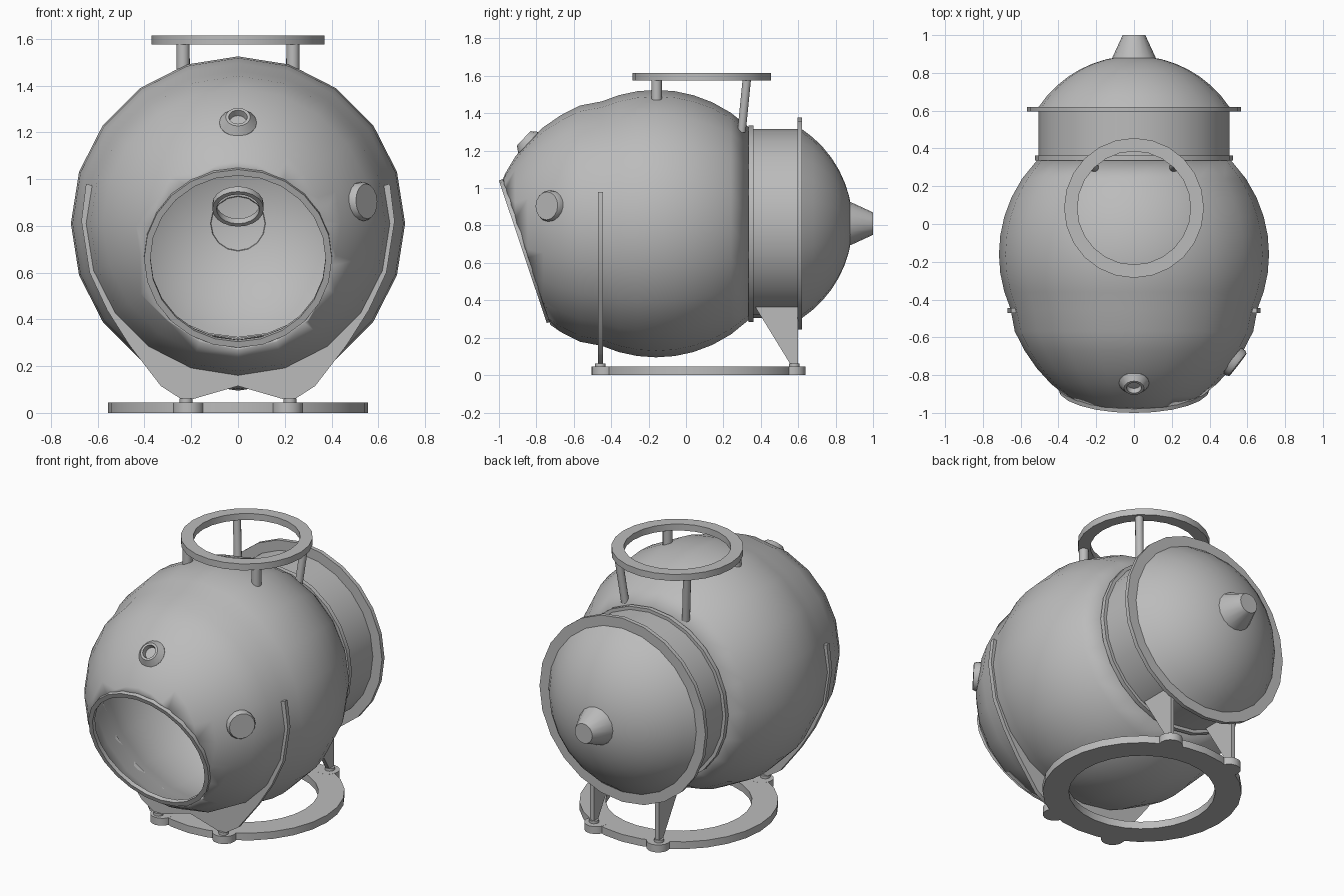
import bpy, bmesh, math
from mathutils import Vector

if "Cube" in bpy.data.objects:
    bpy.data.objects.remove(bpy.data.objects["Cube"])

grey = bpy.data.materials.new("plain_grey")
grey.diffuse_color = (0.5, 0.5, 0.5, 1)
grey.use_nodes = True
grey.node_tree.nodes["Principled BSDF"].inputs["Base Color"].default_value = grey.diffuse_color
ZC = 0.81          # height of the main axis
BACK = (0, 1, 0)
UP = (0, 0, 1)


def finish(name, bm, angle=35):
    bmesh.ops.remove_doubles(bm, verts=bm.verts, dist=1e-5)
    bmesh.ops.recalc_face_normals(bm, faces=bm.faces)
    me = bpy.data.meshes.new(name)
    bm.to_mesh(me)
    bm.free()
    me.shade_smooth()
    me.set_sharp_from_angle(angle=math.radians(angle))
    me.materials.append(grey)
    ob = bpy.data.objects.new(name, me)
    bpy.context.collection.objects.link(ob)
    return ob


def lathe_mesh(profile, origin, axis, segs, closed):
    """Revolve (distance along axis, radius) points around an axis."""
    bm = bmesh.new()
    q = Vector(axis).normalized().to_track_quat('Z', 'Y')
    rings = []
    for d, r in profile:
        ring = []
        for i in range(segs):
            a = 2 * math.pi * i / segs
            p = q @ Vector((r * math.cos(a), r * math.sin(a), d))
            ring.append(bm.verts.new(Vector(origin) + p))
        rings.append(ring)
    pairs = list(zip(rings, rings[1:]))
    if closed:
        pairs.append((rings[-1], rings[0]))
    for a, b in pairs:
        for i in range(segs):
            j = (i + 1) % segs
            bm.faces.new((a[i], a[j], b[j], b[i]))
    return bm


def lathe(name, profile, origin, axis, segs=24, closed=False):
    return finish(name, lathe_mesh(profile, origin, axis, segs, closed))


def band(name, d0, d1, r0, r1, origin, axis, segs=24):
    """Flat ring with a rectangular section."""
    return lathe(name, [(d0, r0), (d0, r1), (d1, r1), (d1, r0)], origin, axis, segs, True)


def rod(name, p, q, r, segs=12):
    p, q = Vector(p), Vector(q)
    n = (q - p).length
    return lathe(name, [(0, 0), (0, r), (n, r), (n, 0)], p, q - p, segs)


def plate(name, polys, offset):
    """Thicken flat polygons by an offset vector."""
    bm = bmesh.new()
    for poly in polys:
        bm.faces.new([bm.verts.new(p) for p in poly])
    bmesh.ops.remove_doubles(bm, verts=bm.verts, dist=1e-5)
    out = bmesh.ops.extrude_face_region(bm, geom=bm.faces[:], use_keep_orig=True)
    verts = [v for v in out["geom"] if isinstance(v, bmesh.types.BMVert)]
    bmesh.ops.translate(bm, verts=verts, vec=offset)
    return finish(name, bm)


# Main globe: round behind, stretched in front, cut by the tilted opening
Y0, R = -0.16, 0.715
profile = []
for k in range(1, 12):                       # stretched front half
    a = math.radians(8 * k - 2)
    d, r = -0.87 * math.cos(a), R * math.sin(a)
    if d < -0.33:
        profile.append((Y0 + d, r))
for d in (-0.29, -0.2, -0.1, 0, 0.1, 0.2, 0.3, 0.4, 0.5):
    profile.append((Y0 + d, math.sqrt(R * R - d * d)))
bm = lathe_mesh(profile, (0, 0, ZC), BACK, 20, False)
OPEN_C = Vector((0, -0.8725, 0.66))
OPEN_N = Vector((0, -0.76, -0.255)).normalized()
bmesh.ops.bisect_plane(bm, geom=bm.verts[:] + bm.edges[:] + bm.faces[:],
                       plane_co=OPEN_C - OPEN_N * 0.015, plane_no=OPEN_N, clear_outer=True)
globe = finish("globe_shell", bm)
shell = globe.modifiers.new("thickness", 'SOLIDIFY')
shell.thickness = 0.018
shell.offset = -1
band("opening_rim", -0.025, 0, 0.375, 0.402, OPEN_C, OPEN_N)

# Rear drum, flanges, dome and nozzle
axis0 = (0, 0, ZC)
band("front_flange", 0.335, 0.362, 0.49, 0.525, axis0, BACK)
band("rear_drum", 0.35, 0.61, 0.485, 0.505, axis0, BACK)
band("rear_flange", 0.595, 0.62, 0.485, 0.567, axis0, BACK)
RD = 0.607
dome = []
for k in range(9):
    a = math.radians(56.3 * (1 - k / 8))
    dome.append((0.89 - RD + RD * math.cos(a), RD * math.sin(a)))
lathe("rear_dome", dome, axis0, BACK)
lathe("rear_nozzle", [(0.87, 0.118), (0.885, 0.113), (1.0, 0.06), (1.0, 0)], axis0, BACK, 16)

# Ports on the globe
lathe("upper_port", [(-0.03, 0.08), (0.01, 0.08), (0.045, 0.053), (0.045, 0.04),
                     (0.015, 0.036), (0.015, 0)], (0, -0.835, 1.235), (0, -0.73, 0.68), 16)
lathe("side_port", [(-0.11, 0.083), (-0.015, 0.083), (0, 0.075), (0, 0)],
      (0.55, -0.745, 0.905), (0.79, -0.61, 0.04), 16)
band("inner_ring", -0.03, 0, 0.092, 0.11, (0, -0.65, 0.872), (0, -0.68, -0.73), 20)

# Top ring on four posts
band("top_ring", 1.575, 1.615, 0.30, 0.37, (0, 0.085, 0), UP)
for side, s in (("left", -1), ("right", 1)):
    rod(f"{side}_front_post", (s * 0.235, -0.157, 1.47), (s * 0.235, -0.157, 1.58), 0.028)
    rod(f"{side}_rear_post", (s * 0.208, 0.297, 1.30), (s * 0.235, 0.325, 1.58), 0.023)

# Base ring with mounting tabs and bolts
band("base_ring", 0, 0.045, 0.41, 0.557, (0, 0.07, 0), UP, 28)
for side, s in (("left", -1), ("right", 1)):
    for end, y, by in (("front", -0.437, -0.458), ("rear", 0.573, 0.58)):
        rod(f"{side}_{end}_tab", (s * 0.212, y, 0), (s * 0.212, y, 0.0455), 0.067, 16)
        rod(f"{side}_{end}_bolt", (s * 0.222, by, 0.04), (s * 0.222, by, 0.062), 0.028)
    # rear triangular legs
    x = s * 0.222 - 0.0125
    plate(f"{side}_rear_leg", [[(x, 0.37, 0.365), (x, 0.6, 0.365), (x, 0.6, 0.055),
                                (x, 0.56, 0.055)]], (0.025, 0, 0))

# Front cradle hugging the globe
half = [(0.65, 0.98), (0.67, 0.82), (0.635, 0.6), (0.56, 0.44), (0.465, 0.29),
        (0.33, 0.115), (0.24, 0.057), (0.2, 0.057), (0, 0.115)]
outer = half + [(-x, z) for x, z in reversed(half[:-1])]


def inner(p):
    v = Vector((p[0], p[1] - ZC)).normalized() * 0.635
    return (v.x, -0.471, v.y + ZC)


strips = [[(a[0], -0.471, a[1]), (b[0], -0.471, b[1]), inner(b), inner(a)]
          for a, b in zip(outer, outer[1:])]
plate("front_cradle", strips, (0, 0.026, 0))
